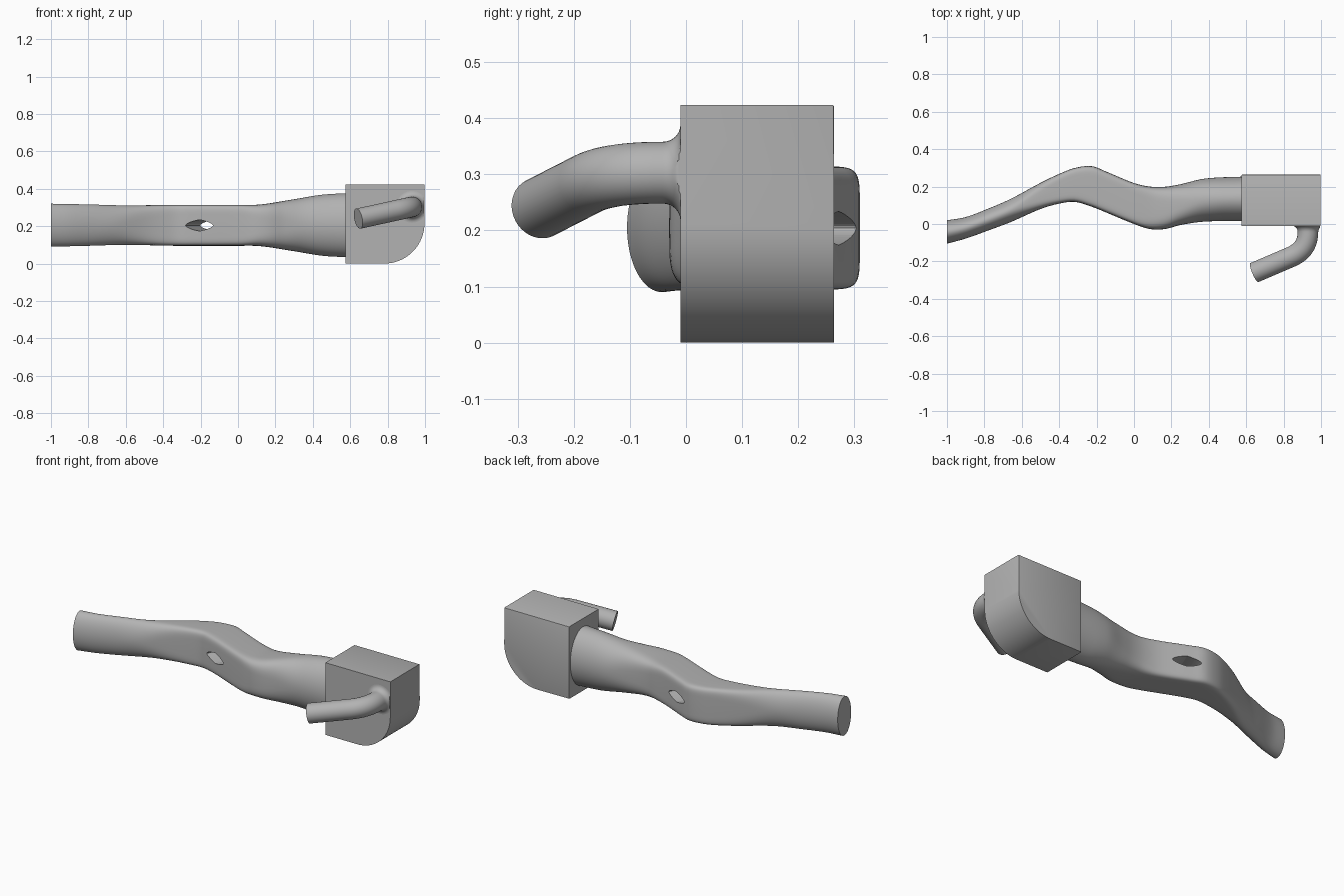
import bpy, bmesh, math
from mathutils import Vector

default = bpy.data.objects.get("Cube")
if default:
    bpy.data.objects.remove(default, do_unlink=True)

grey = bpy.data.materials.new("plain grey")
grey.use_nodes = True
colour = (0.45, 0.45, 0.45, 1)
grey.diffuse_color = colour
grey.node_tree.nodes["Principled BSDF"].inputs["Base Color"].default_value = colour


def finish(name, bm, angle=35):
    bmesh.ops.recalc_face_normals(bm, faces=bm.faces)
    mesh = bpy.data.meshes.new(name)
    bm.to_mesh(mesh)
    bm.free()
    mesh.materials.append(grey)
    obj = bpy.data.objects.new(name, mesh)
    bpy.context.collection.objects.link(obj)
    bpy.ops.object.select_all(action="DESELECT")
    obj.select_set(True)
    bpy.context.view_layer.objects.active = obj
    if angle:
        bpy.ops.object.shade_smooth_by_angle(angle=math.radians(angle))
    return obj


def loft(rings):
    bm = bmesh.new()
    loops = [[bm.verts.new(p) for p in ring] for ring in rings]
    for a, b in zip(loops, loops[1:]):
        for i in range(len(a)):
            j = (i + 1) % len(a)
            bm.faces.new((a[i], a[j], b[j], b[i]))
    bm.faces.new(loops[0])
    bm.faces.new(loops[-1])
    return bm


def curve_at(keys, x, col):
    """Smooth interpolation of one column in a table of stations."""
    k = 0
    while k < len(keys) - 2 and x > keys[k + 1][0]:
        k += 1

    def slope(i):
        a, b = keys[max(i - 1, 0)], keys[min(i + 1, len(keys) - 1)]
        return (b[col] - a[col]) / (b[0] - a[0])

    p, q = keys[k], keys[k + 1]
    h = q[0] - p[0]
    t = (x - p[0]) / h
    return ((2*t**3 - 3*t*t + 1) * p[col] + (t**3 - 2*t*t + t) * h * slope(k)
            + (3*t*t - 2*t**3) * q[col] + (t**3 - t*t) * h * slope(k + 1))


# Bent arm: plan outline (x, front y, back y)
plan = [(-1, -.105, .02), (-.9, -.078, .037), (-.78, -.035, .082),
        (-.66, .01, .134), (-.5, .08, .22), (-.4, .109, .268),
        (-.315, .118, .3), (-.225, .092, .309), (-.155, .064, .283),
        (0, 0, .219), (.085, -.027, .2), (.165, -.027, .199),
        (.25, -.005, .213), (.38, .013, .243), (.6, .016, .254)]
# Side outline (x, bottom z, top z, squareness)
side = [(-1, .09, .32, 2), (-.8, .095, .316, 2), (-.6, .1, .311, 2.4),
        (-.33, .095, .314, 7), (0, .095, .314, 7), (.12, .093, .316, 4.5),
        (.3, .066, .344, 2.4), (.45, .042, .368, 2), (.6, .033, .377, 2)]


def power(v, n):
    return math.copysign(abs(v) ** (2 / n), v)


def arm_ring(x, count=64):
    y0, y1 = curve_at(plan, x, 1), curve_at(plan, x, 2)
    z0, z1 = curve_at(side, x, 1), curve_at(side, x, 2)
    n = curve_at(side, x, 3)
    ring = []
    for i in range(count):
        a = math.tau * i / count
        ring.append(((x), (y0 + y1 + (y1 - y0) * power(math.cos(a), n)) / 2,
                     (z0 + z1 + (z1 - z0) * power(math.sin(a), n)) / 2))
    return ring


steps = 80
arm = finish("bent_arm", loft([arm_ring(-1 + 1.6 * i / steps) for i in range(steps + 1)]))

# Almond-shaped hole square to the sloping wall
across = Vector((.38, .92, 0)).normalized()
along = Vector((across.y, -across.x, 0))
centre = Vector((-.168, .178, .204))
rings = []
for d in (-.25, .25):
    ring = []
    for i in range(32):
        a = math.tau * i / 32
        height = .03 * math.sin(a) * (1 - .35 * abs(math.cos(a)))
        ring.append(centre + across * d + along * .078 * math.cos(a) + Vector((0, 0, height)))
    rings.append(ring)
cutter = finish("hole_cutter", loft(rings), angle=0)
cutter.hide_render = True
cutter.hide_viewport = True
cut = arm.modifiers.new("hole", "BOOLEAN")
cut.operation = "DIFFERENCE"
cut.solver = "EXACT"
cut.object = cutter
bpy.context.view_layer.objects.active = arm
bpy.ops.object.modifier_apply(modifier=cut.name)
bpy.data.objects.remove(cutter, do_unlink=True)
arm.select_set(True)
bpy.context.view_layer.objects.active = arm
bpy.ops.object.shade_smooth_by_angle(angle=math.radians(35))

# End block with one rounded lower corner
left, right, top, radius = .575, .997, .424, .215
front, back = -.01, .264
outline = [(left, 0), (left, top), (right, top)]
for i in range(25):
    a = math.pi / 2 * i / 24
    outline.append((right - radius + radius * math.cos(a), radius - radius * math.sin(a)))
block = loft([[(x, y, z) for x, z in outline] for y in (front, back)])
rim = [e for e in block.edges if all(v.co.y > back - .001 for v in e.verts)]
bmesh.ops.bevel(block, geom=rim, offset=.004, segments=2, profile=.5, affect="EDGES")
finish("end_block", block)

# Side pipe: straight tip, curved elbow, flared root
tip, elbow, root = Vector((.643, -.26, .24)), Vector((.93, -.137, .303)), Vector((.93, front, .303))
pipe_r = .055
start = elbow + (tip - elbow).normalized() * .1
end = elbow.lerp(root, .75)
path = [(tip, pipe_r)]
for i in range(17):
    t = i / 16
    path.append((start * (1-t)**2 + elbow * 2*t*(1-t) + end * t*t, pipe_r))
for i in range(1, 9):
    a = math.pi / 2 * i / 8
    path.append((end.lerp(root, math.sin(a)), pipe_r + .03 * (1 - math.cos(a))))
path.append((root + Vector((0, .01, 0)), pipe_r + .03))

rings = []
for i, (p, r) in enumerate(path):
    tangent = (path[min(i + 1, len(path) - 1)][0] - path[max(i - 1, 0)][0]).normalized()
    sideways = tangent.cross(Vector((0, 0, 1))).normalized()
    upward = sideways.cross(tangent)
    ring = []
    for k in range(40):
        a = math.tau * k / 40
        q = p + r * (sideways * math.cos(a) + upward * math.sin(a))
        q.x = min(q.x, right - .002)
        ring.append(q)
    rings.append(ring)
finish("side_pipe", loft(rings))
